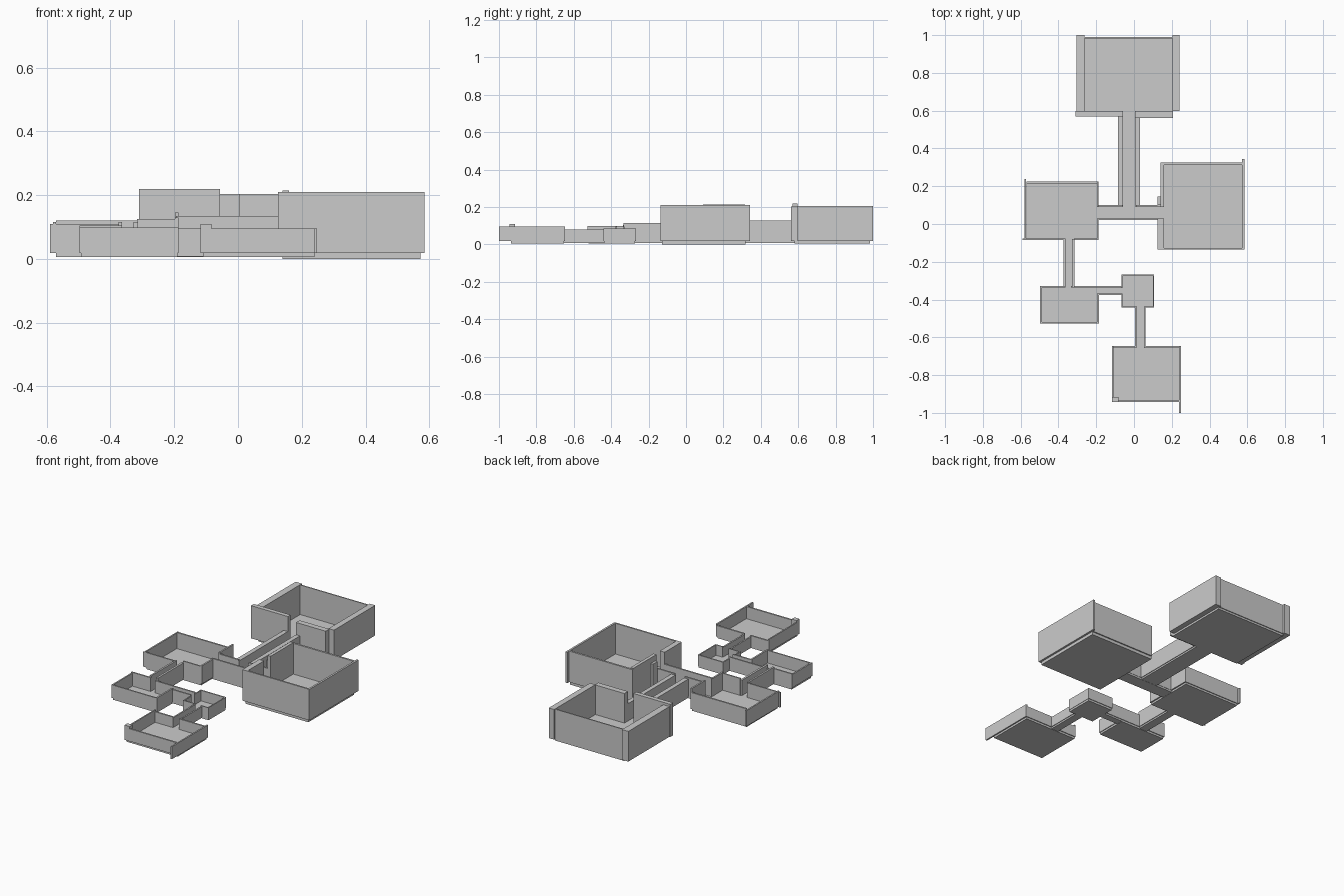
import bpy, bmesh

FLOOR_TOP = 0.02


def box(name, x0, x1, y0, y1, z0, z1):
    me = bpy.data.meshes.new(name)
    bm = bmesh.new()
    bmesh.ops.create_cube(bm, size=1)
    for v in bm.verts:
        v.co = ((x0 + x1) / 2 + v.co.x * (x1 - x0),
                (y0 + y1) / 2 + v.co.y * (y1 - y0),
                (z0 + z1) / 2 + v.co.z * (z1 - z0))
    bm.to_mesh(me)
    bm.free()
    ob = bpy.data.objects.new(name, me)
    bpy.context.collection.objects.link(ob)
    return ob


def area(name, floor, walls, z0=0.006):
    """Floor slab (x0, x1, y0, y1) plus walls (label, x0, x1, y0, y1, top)."""
    box(name + "_floor", *floor, z0, FLOOR_TOP)
    for label, x0, x1, y0, y1, top in walls:
        box(f"{name}_wall_{label}", x0, x1, y0, y1, FLOOR_TOP - 0.002, top)


# Large rear room
area("rear_room", (-0.265, 0.207, 0.58, 0.985), [
    ("left", -0.305, -0.262, 0.59, 1.0, 0.205),
    ("right", 0.203, 0.24, 0.597, 1.0, 0.205),
    ("back", -0.264, 0.205, 0.983, 0.99, 0.203),
    ("front_left", -0.31, -0.057, 0.57, 0.597, 0.22),
    ("front_right", 0.004, 0.207, 0.562, 0.597, 0.203)])

# Large right room with a thick door jamb
area("right_room", (0.14, 0.572, -0.128, 0.318), [
    ("right", 0.573, 0.585, -0.135, 0.343, 0.21),
    ("front", 0.125, 0.583, -0.136, -0.126, 0.21),
    ("back", 0.14, 0.575, 0.313, 0.325, 0.21),
    ("left_front", 0.125, 0.158, -0.135, 0.03, 0.21),
    ("left_back", 0.14, 0.16, 0.09, 0.315, 0.215),
    ("jamb", 0.125, 0.16, 0.10, 0.145, 0.18)], 0.0)

# Left room
area("left_room", (-0.57, -0.195, -0.082, 0.22), [
    ("left", -0.58, -0.571, -0.085, 0.237, 0.115),
    ("back", -0.57, -0.19, 0.215, 0.225, 0.12),
    ("right_back", -0.197, -0.187, 0.09, 0.225, 0.145),
    ("right_front", -0.197, -0.187, -0.085, 0.03, 0.13),
    ("front_left", -0.59, -0.363, -0.085, -0.077, 0.11),
    ("front_right", -0.317, -0.187, -0.085, -0.077, 0.125)])

# Middle-left small room
area("small_room", (-0.492, -0.19, -0.522, -0.332), [
    ("left", -0.497, -0.488, -0.526, -0.328, 0.1),
    ("front", -0.495, -0.186, -0.526, -0.518, 0.098),
    ("right", -0.196, -0.186, -0.526, -0.368, 0.1),
    ("back", -0.497, -0.363, -0.336, -0.327, 0.105)])

# Tiny room
area("tiny_room", (-0.063, 0.105, -0.438, -0.272), [
    ("right", 0.1, 0.107, -0.442, -0.27, 0.085),
    ("back", -0.066, 0.107, -0.276, -0.268, 0.085),
    ("left_back", -0.067, -0.06, -0.338, -0.268, 0.085),
    ("left_front", -0.067, -0.06, -0.442, -0.37, 0.085),
    ("front_left", -0.066, 0.014, -0.442, -0.436, 0.085),
    ("front_right", 0.054, 0.107, -0.442, -0.436, 0.085)])

# Front room with overhanging right wall and corner post
area("front_room", (-0.11, 0.24, -0.935, -0.652), [
    ("right", 0.239, 0.248, -1.0, -0.647, 0.095),
    ("left", -0.116, -0.108, -0.94, -0.647, 0.095),
    ("front", -0.09, 0.244, -0.942, -0.932, 0.095),
    ("corner", -0.117, -0.083, -0.943, -0.915, 0.11),
    ("back_left", -0.116, 0.014, -0.657, -0.647, 0.085),
    ("back_right", 0.054, 0.246, -0.657, -0.647, 0.085)])

# Corridors joining the rooms
area("rear_corridor", (-0.082, 0.027, 0.095, 0.59), [
    ("left", -0.086, -0.058, 0.092, 0.575, 0.127),
    ("right", 0.004, 0.031, 0.092, 0.565, 0.127)], 0.008)
area("cross_corridor", (-0.2, 0.15, 0.022, 0.098), [
    ("back_left", -0.195, -0.06, 0.09, 0.1, 0.135),
    ("back_right", 0.01, 0.155, 0.09, 0.1, 0.135),
    ("front", -0.195, 0.14, 0.02, 0.03, 0.135)], 0.007)
area("left_corridor", (-0.37, -0.318, -0.335, -0.08), [
    ("left", -0.374, -0.363, -0.33, -0.08, 0.115),
    ("right", -0.327, -0.314, -0.335, -0.08, 0.115)], 0.008)
area("small_corridor", (-0.195, -0.063, -0.373, -0.332), [
    ("back", -0.333, -0.062, -0.337, -0.328, 0.095),
    ("front", -0.194, -0.062, -0.377, -0.368, 0.095)], 0.008)
area("front_corridor", (0.01, 0.058, -0.655, -0.438), [
    ("left", 0.006, 0.015, -0.652, -0.438, 0.08),
    ("right", 0.053, 0.062, -0.652, -0.438, 0.08)], 0.008)
